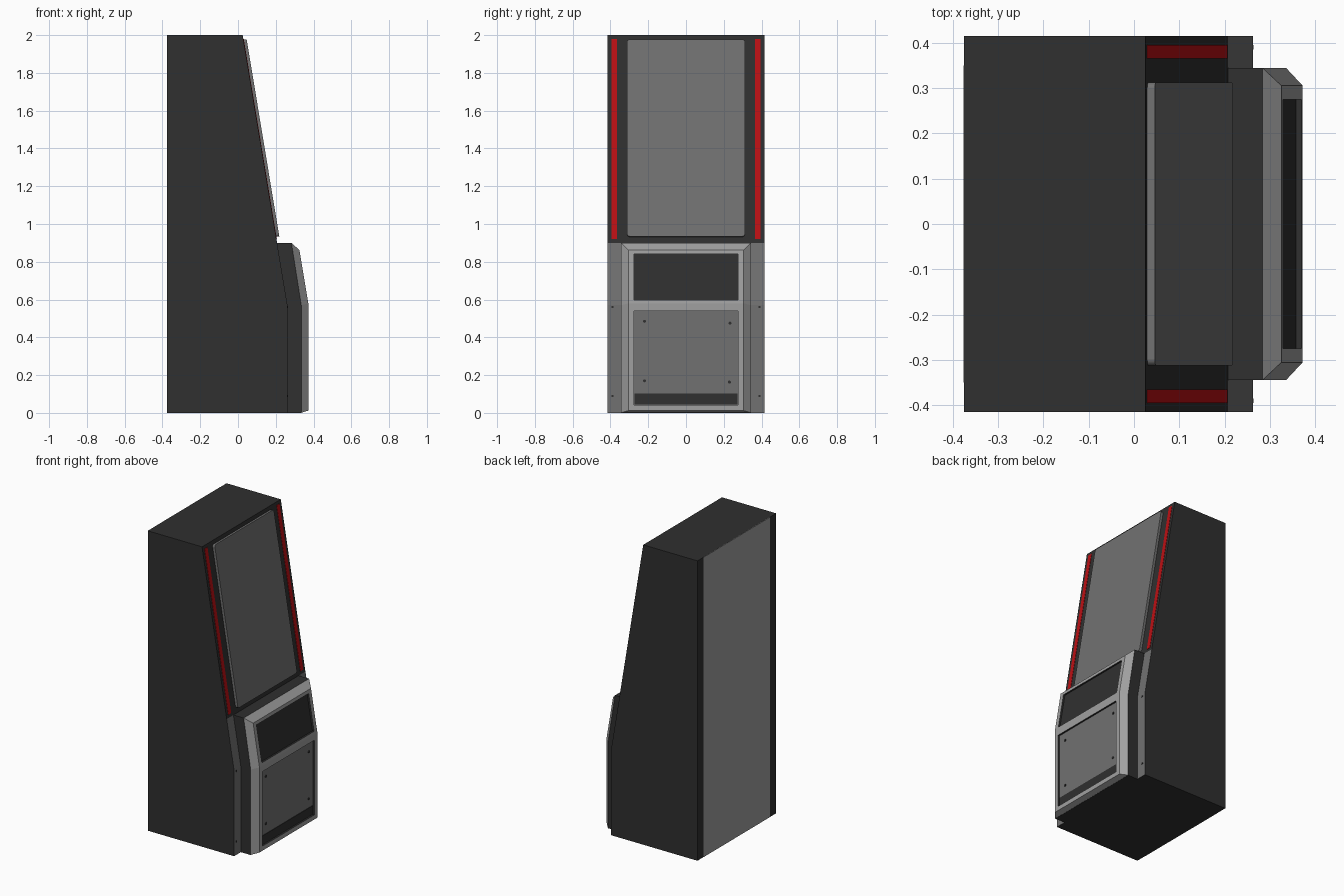
import bpy, bmesh, math
from mathutils import Vector

if "Cube" in bpy.data.objects:
    bpy.data.objects.remove(bpy.data.objects["Cube"])


def material(name, rgb):
    m = bpy.data.materials.new(name)
    m.diffuse_color = (*rgb, 1)
    m.use_nodes = True
    m.node_tree.nodes["Principled BSDF"].inputs["Base Color"].default_value = m.diffuse_color
    return m


DARK = material("dark_charcoal", (0.029, 0.029, 0.029))
PANEL = material("mid_grey", (0.165, 0.165, 0.165))
FRAME = material("light_grey", (0.35, 0.35, 0.35))
RED = material("red", (0.50, 0.005, 0.007))


def finish(bm, name, mats):
    bmesh.ops.recalc_face_normals(bm, faces=bm.faces)
    me = bpy.data.meshes.new(name)
    bm.to_mesh(me)
    bm.free()
    for m in mats:
        me.materials.append(m)
    ob = bpy.data.objects.new(name, me)
    bpy.context.collection.objects.link(ob)
    return ob


def extrude_profile(name, profile, half, mats, rule=None):
    """Extrude an x-z profile symmetrically along y."""
    bm = bmesh.new()
    face = bm.faces.new([bm.verts.new((x, -half, z)) for x, z in profile])
    ext = bmesh.ops.extrude_face_region(bm, geom=[face])
    verts = [g for g in ext["geom"] if isinstance(g, bmesh.types.BMVert)]
    bmesh.ops.translate(bm, verts=verts, vec=(0, 2 * half, 0))
    bmesh.ops.recalc_face_normals(bm, faces=bm.faces)
    if rule:
        for f in bm.faces:
            f.material_index = rule(f)
    return finish(bm, name, mats)


def plate(name, p0, p1, y0, y1, thick, mat, radius=0.0):
    """Flat plate standing on the slope p0-p1 (x, z), optionally with round corners."""
    a, b = Vector((p0[0], 0, p0[1])), Vector((p1[0], 0, p1[1]))
    length = (b - a).length
    t = (b - a).normalized()
    n = Vector((t.z, 0, -t.x))
    pts = []
    corners = [(y1, length, -1, -1, 0), (y0, length, 1, -1, 90),
               (y0, 0, 1, 1, 180), (y1, 0, -1, 1, 270)]
    for cy, cs, sy, ss, start in corners:
        for k in range(5 if radius else 1):
            ang = math.radians(start + 22.5 * k)
            pts.append((cy + radius * (sy + math.cos(ang)) if radius else cy,
                        cs + radius * (ss + math.sin(ang)) if radius else cs))
    bm = bmesh.new()
    low = [bm.verts.new(a + t * s + Vector((0, y, 0)) - n * 0.001) for y, s in pts]
    face = bm.faces.new(low)
    ext = bmesh.ops.extrude_face_region(bm, geom=[face])
    verts = [g for g in ext["geom"] if isinstance(g, bmesh.types.BMVert)]
    bmesh.ops.translate(bm, verts=verts, vec=n * (thick + 0.001))
    return finish(bm, name, [mat])


# Cabinet body: side profile, lower front faces in mid grey
body = [(-0.375, 0), (0.262, 0), (0.262, 0.57), (0.207, 0.9), (0.025, 2), (-0.375, 2)]
extrude_profile("cabinet_body", body, 0.415, [DARK, PANEL],
                lambda f: int(f.normal.x > 0.5 and f.calc_center_median().z < 0.9))


def slope(z):
    return (0.207 - 0.182 * (z - 0.9) / 1.1, z)


# Rear panel, screen and red side strips
plate("rear_panel", (-0.374, 2), (-0.374, 0), -0.35, 0.35, 0.002, FRAME)
plate("screen", slope(0.932), slope(1.975), -0.312, 0.312, 0.017, PANEL, 0.014)
for side, y in (("left", -0.38), ("right", 0.38)):
    plate("light_strip_" + side, slope(0.92), slope(1.98), y - 0.015, y + 0.015, 0.002, RED)

# Front housing core
extrude_profile("front_housing", [(0.2, 0), (0.335, 0), (0.335, 0.57), (0.283, 0.9), (0.2, 0.9)],
                0.344, [DARK])

# Chamfered front bezel with two recessed openings
bm = bmesh.new()


def row(pts, half):
    return [[bm.verts.new((x, s * half, z)) for x, z in pts] for s in (-1, 1)]


rear = row([(0.283, 0.9), (0.335, 0.57), (0.335, 0.001)], 0.3445)
front = row([(0.325, 0.862), (0.372, 0.58), (0.372, 0.012)], 0.305)
for s in (0, 1):
    for i in (0, 1):
        bm.faces.new((rear[s][i], rear[s][i + 1], front[s][i + 1], front[s][i]))
for i in (0, 2):
    bm.faces.new((rear[0][i], rear[1][i], front[1][i], front[0][i]))


def opening(i, z_top, z_bot, mat, depth=0.012, half=0.275):
    """Frame one bezel face round a recess with a coloured floor."""
    top, bot = front[0][i].co, front[0][i + 1].co
    outer = [front[0][i], front[1][i], front[1][i + 1], front[0][i + 1]]
    rim = []
    for s, z in ((-1, z_top), (1, z_top), (1, z_bot), (-1, z_bot)):
        p = top.lerp(bot, (top.z - z) / (top.z - bot.z))
        rim.append(bm.verts.new((p.x, s * half, z)))
    floor = [bm.verts.new(v.co - Vector((depth, 0, 0))) for v in rim]
    for k in range(4):
        j = (k + 1) % 4
        bm.faces.new((outer[k], outer[j], rim[j], rim[k]))
        bm.faces.new((rim[k], rim[j], floor[j], floor[k])).material_index = 2
    bm.faces.new(floor).material_index = mat


opening(0, 0.84, 0.598, 2)
opening(1, 0.54, 0.042, 1)
finish(bm, "front_bezel", [FRAME, PANEL, DARK])

# Door: dark kick strip and lock bolts
plate("door_kick_strip", (0.36, 0.045), (0.36, 0.103), -0.272, 0.272, 0.003, DARK)
for i, (y, z) in enumerate([(-0.22, 0.485), (0.233, 0.475), (-0.22, 0.17), (0.23, 0.163)]):
    plate(f"door_bolt_{i}", (0.36, z - 0.008), (0.36, z + 0.008), y - 0.008, y + 0.008,
          0.004, DARK, 0.0075)

# Small screws on the side pillars
for side in (-1, 1):
    y = side * 0.39
    plate("pillar_screw", (0.262, 0.085), (0.262, 0.095), y - 0.005, y + 0.005, 0.002, DARK)
    plate("pillar_screw", (0.262, 0.555), (0.262, 0.565), y - 0.005, y + 0.005, 0.002, DARK)
